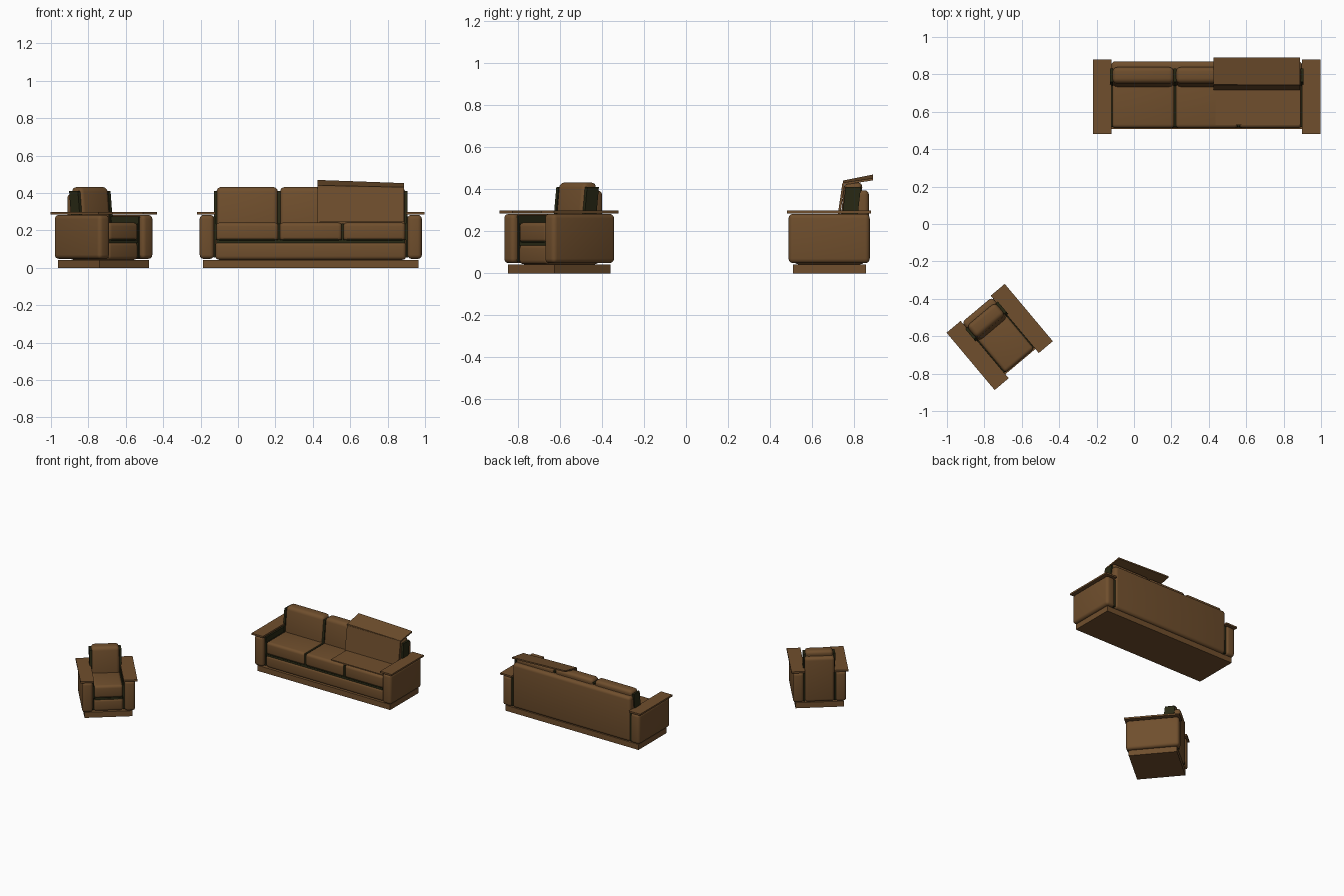
import bpy, math
from mathutils import Matrix

if "Cube" in bpy.data.objects:
    bpy.data.objects.remove(bpy.data.objects["Cube"])


def material(name, colour):
    m = bpy.data.materials.new(name)
    m.diffuse_color = (*colour, 1)
    m.use_nodes = True
    m.node_tree.nodes["Principled BSDF"].inputs["Base Color"].default_value = m.diffuse_color
    return m


brown = material("brown_leather", (0.16, 0.077, 0.026))
dark = material("dark_olive_seams", (0.022, 0.022, 0.007))


def slab(name, pts, frame, bevel=0.0, mat=brown):
    """Solid from 4 bottom and 4 top corners."""
    me = bpy.data.meshes.new(name)
    me.from_pydata(pts, [], [(3, 2, 1, 0), (4, 5, 6, 7), (0, 1, 5, 4),
                             (1, 2, 6, 5), (2, 3, 7, 6), (3, 0, 4, 7)])
    ob = bpy.data.objects.new(name, me)
    bpy.context.collection.objects.link(ob)
    me.materials.append(mat)
    ob.matrix_world = frame
    if bevel:
        m = ob.modifiers.new("rounded_edges", 'BEVEL')
        m.width, m.segments, m.limit_method = bevel, 4, 'NONE'
        me.polygons.foreach_set("use_smooth", [True] * len(me.polygons))


def box(name, x, y, z, frame, bevel=0.0, lean=0.0, mat=brown):
    """Box from ranges; lean shifts the top towards the back."""
    pts = [(a, b + d, c) for c, d in ((z[0], 0), (z[1], lean))
           for a, b in ((x[0], y[0]), (x[1], y[0]), (x[1], y[1]), (x[0], y[1]))]
    slab(name, pts, frame, bevel, mat)


def cord(name, x, y, z, r, frame):
    """Thin horizontal piping round a cushion's lower edge."""
    cu = bpy.data.curves.new(name, 'CURVE')
    cu.dimensions = '3D'
    cu.bevel_depth, cu.bevel_resolution = 0.004, 1
    sp = cu.splines.new('POLY')
    sp.points.add(15)
    sp.use_cyclic_u = True
    g = r * 0.27
    for i, p in enumerate(sp.points):
        k, a = i // 4, math.radians(90 * (i // 4) + 30 * (i % 4))
        cx = x[1] - g - r if k in (0, 3) else x[0] + g + r
        cy = y[1] - g - r if k in (0, 1) else y[0] + g + r
        p.co = (cx + r * math.cos(a), cy + r * math.sin(a), z, 1)
    cu.materials.append(dark)
    ob = bpy.data.objects.new(name, cu)
    bpy.context.collection.objects.link(ob)
    ob.matrix_world = frame


def seating(prefix, frame, inner, count):
    # plinth and upholstered frame
    box(prefix + "_plinth", (-inner - .066, inner + .066), (-.172, .176), (0, .043), frame)
    box(prefix + "_seat_rail", (-inner, inner), (-.166, .17), (.043, .138), frame, .02)
    box(prefix + "_back_frame", (-inner, inner), (.115, .19), (.048, .395), frame, .022)
    # dark seam between rail and seat
    box(prefix + "_seat_seam", (-inner + .006, inner - .006), (-.162, .12), (.132, .15), frame,
        mat=dark)
    # arms with flat boards on top, dark seam on the inner side
    for s, side in ((-1, "left"), (1, "right")):
        xs = sorted((s * (inner + .007), s * (inner + .084)))
        box(f"{prefix}_{side}_arm", xs, (-.192, .194), (.048, .283), frame, .022)
        xs = sorted((s * (inner - .001), s * (inner + .097)))
        box(f"{prefix}_{side}_arm_board", xs, (-.2, .2), (.285, .298), frame)
        xs = sorted((s * (inner - .002), s * (inner + .011)))
        box(f"{prefix}_{side}_arm_seam", xs, (-.164, .182), (.055, .275), frame, mat=dark)
    # seat and back cushions
    w = 2 * inner / count
    for i in range(count):
        x0 = -inner + i * w + .003
        x1 = x0 + w - .006
        box(f"{prefix}_seat_cushion_{i}", (x0, x1), (-.167, .12), (.145, .242), frame, .02)
        cord(f"{prefix}_seat_piping_{i}", (x0, x1), (-.167, .12), .150, .02, frame)
        box(f"{prefix}_back_cushion_{i}", (x0 + .003, x1 - .003), (.05, .137), (.21, .432),
            frame, .025, .024)
    # dark seams beside the cushions
    for i in range(count + 1):
        x = -inner + i * w
        box(f"{prefix}_cushion_seam_{i}", (x - .006, x + .006), (-.161, .1), (.15, .236), frame,
            mat=dark)
        box(f"{prefix}_back_seam_{i}", (x - .008, x + .008), (.057, .13), (.22, .41), frame,
            lean=.022, mat=dark)


sofa = Matrix.Translation((.389, .68, 0))
chair = Matrix.Translation((-.718, -.604, 0)) @ Matrix.Rotation(math.radians(40), 4, 'Z')
seating("sofa", sofa, .51, 3)
seating("armchair", chair, .106, 1)

# throw over the right end of the sofa: seat, back and top panels
I = Matrix()
box("throw_seat", (.435, .89), (.53, .74), (.235, .247), I)
box("throw_back", (.425, .888), (.716, .728), (.24, .43), I, lean=.028)
t = .011
base = [(.425, .746, .43), (.888, .746, .42), (.888, .89, .442), (.425, .89, .459)]
slab("throw_top", base + [(x, y, z + t) for x, y, z in base], I)
